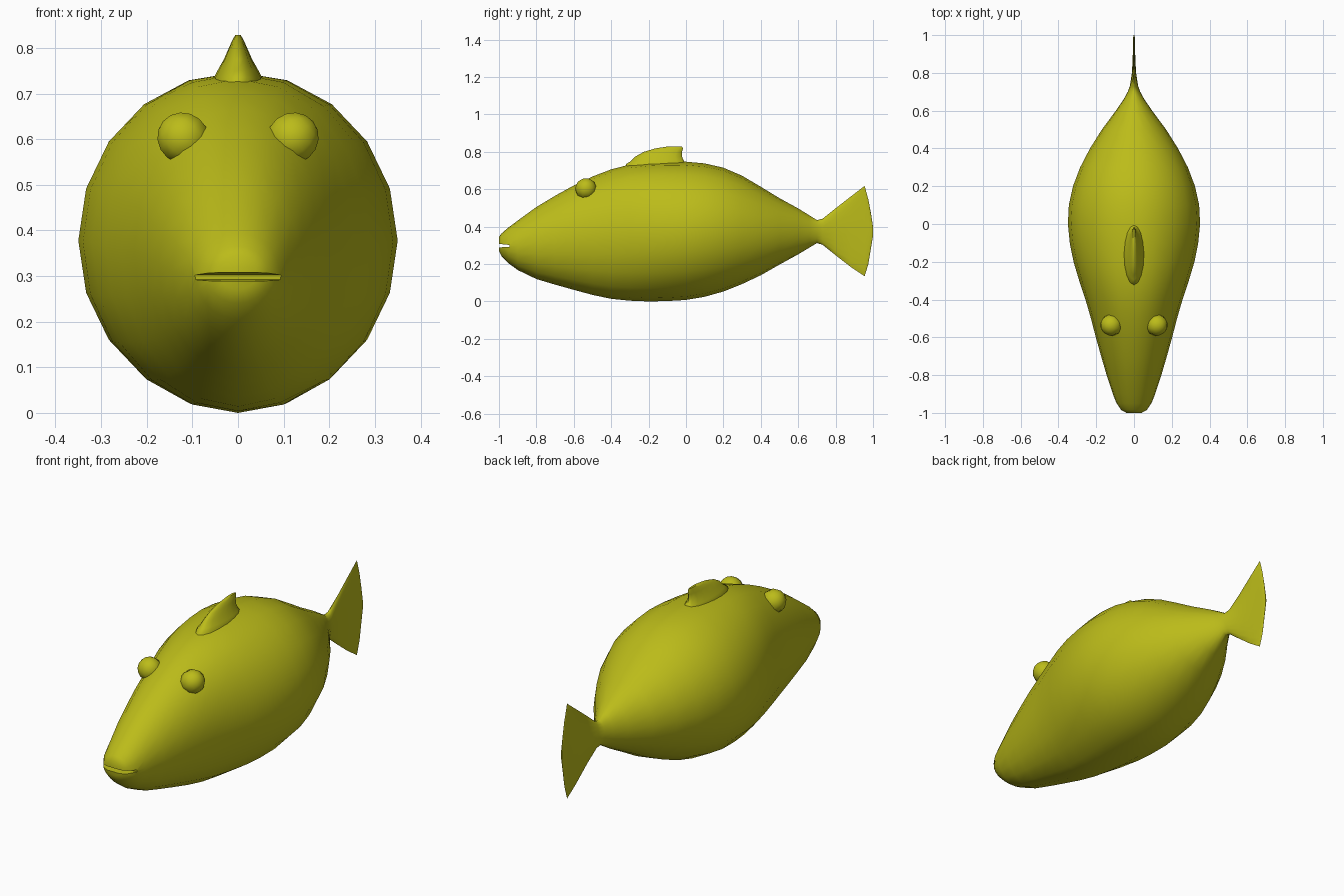
import bpy, bmesh, math
from mathutils import Vector

if "Cube" in bpy.data.objects:
    bpy.data.objects.remove(bpy.data.objects["Cube"])

mat = bpy.data.materials.new("olive_skin")
mat.diffuse_color = (0.5, 0.5, 0.01, 1)
mat.use_nodes = True
mat.node_tree.nodes["Principled BSDF"].inputs["Base Color"].default_value = mat.diffuse_color


def loft(name, rings):
    """Skin a list of closed rings of points and cap both ends."""
    bm = bmesh.new()
    rows = [[bm.verts.new(p) for p in r] for r in rings]
    n = len(rows[0])
    for a, b in zip(rows, rows[1:]):
        for i in range(n):
            j = (i + 1) % n
            bm.faces.new((a[i], a[j], b[j], b[i]))
    bm.faces.new(rows[0])
    bm.faces.new(rows[-1])
    bmesh.ops.recalc_face_normals(bm, faces=bm.faces[:])
    me = bpy.data.meshes.new(name)
    bm.to_mesh(me)
    bm.free()
    ob = bpy.data.objects.new(name, me)
    bpy.context.collection.objects.link(ob)
    me.materials.append(mat)
    return ob


def smooth(ob, angle=50):
    bpy.ops.object.select_all(action='DESELECT')
    ob.select_set(True)
    bpy.context.view_layer.objects.active = ob
    bpy.ops.object.shade_smooth_by_angle(angle=math.radians(angle))


def ellipse(a, b, n):
    return [(a * math.cos(2 * math.pi * i / n), b * math.sin(2 * math.pi * i / n))
            for i in range(n)]


# Body and tail fin: stations of (y, bottom z, top z, half width)
stations = [
    (-1.0, .27, .345, .040), (-.985, .24, .365, .068), (-.95, .205, .395, .092),
    (-.90, .168, .432, .112), (-.80, .12, .505, .145), (-.70, .09, .565, .174),
    (-.60, .062, .620, .202), (-.50, .035, .668, .228), (-.40, .014, .706, .257),
    (-.30, .004, .732, .290), (-.20, 0, .743, .320), (-.10, .002, .747, .340),
    (0, .008, .747, .350), (.10, .025, .738, .345), (.20, .053, .715, .323),
    (.30, .093, .672, .285), (.40, .14, .613, .233), (.50, .197, .552, .170),
    (.60, .252, .497, .096), (.66, .288, .460, .055), (.70, .312, .435, .033),
    (.73, .303, .442, .022), (.80, .247, .498, .011), (.88, .185, .560, .007),
    (.955, .135, .618, .005), (.975, .20, .545, .005), (.99, .29, .465, .004),
    (1.0, .35, .40, .003)]
body = loft("body_and_tail", [
    [(x, y, (lo + hi) / 2 + z) for x, z in ellipse(w, (hi - lo) / 2, 20)]
    for y, lo, hi, w in stations])

# Mouth slot
slot = loft("mouth_cutter", [
    [(x, -1.03, .287), (x, -.945, .292), (x, -.945, .302), (x, -1.03, .311)]
    for x in (-.13, .13)])
cut = body.modifiers.new("mouth", 'BOOLEAN')
cut.object = slot
cut.operation = 'DIFFERENCE'
cut.solver = 'EXACT'
bpy.context.view_layer.objects.active = body
body.select_set(True)
bpy.ops.object.modifier_apply(modifier="mouth")
slot.hide_render = True
slot.hide_set(True)
smooth(body)

# Dorsal fin: horizontal lens rings of (z, front y, back y, half width)
levels = [(.67, -.34, .02, .06), (.735, -.32, .005, .053), (.75, -.295, -.01, .045),
          (.775, -.27, -.022, .031), (.80, -.225, -.022, .020),
          (.818, -.165, -.015, .012), (.828, -.10, -.022, .006)]
fin = loft("dorsal_fin", [
    [(x, (f + b) / 2 + y, z) for x, y in ellipse(w, (b - f) / 2, 16)]
    for z, f, b, w in levels])
smooth(fin)

# Eyes
for side, label in ((1, "left"), (-1, "right")):
    bpy.ops.mesh.primitive_uv_sphere_add(
        segments=10, ring_count=8, radius=.058,
        location=(side * .12, -.535, .602), rotation=(0, side * math.radians(50), 0))
    eye = bpy.context.object
    eye.name = label + "_eye"
    eye.data.materials.append(mat)
    smooth(eye)
